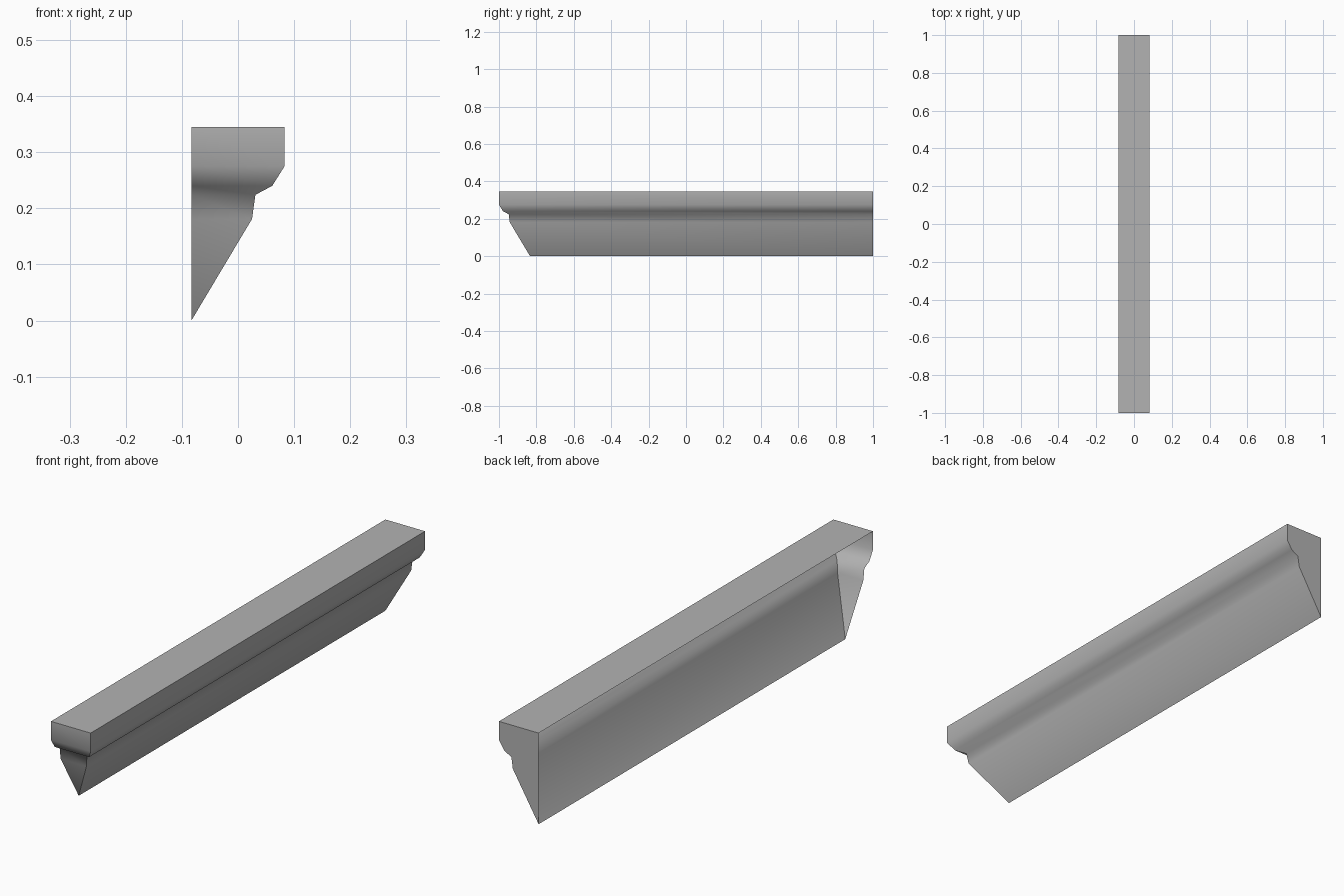
import bpy
import bmesh

cube = bpy.data.objects.get("Cube")
if cube:
    bpy.data.objects.remove(cube, do_unlink=True)

# Moulding profile (x, z) from the top edge down to the wall line
PROFILE = [(0.083, 0.345), (0.083, 0.275), (0.061, 0.24),
           (0.031, 0.224), (0.025, 0.181), (-0.083, 0.0)]
WALL_X, END_Y = -0.083, 1.0
MITRE = WALL_X - 0.834 + 0.0  # mitre plane: x + y = MITRE

grey = bpy.data.materials.new("plaster_grey")
grey.use_nodes = True
colour = (0.45, 0.45, 0.45, 1)
grey.diffuse_color = colour
grey.node_tree.nodes["Principled BSDF"].inputs["Base Color"].default_value = colour

bm = bmesh.new()

# Three rails: plain end, mitred corner, end of the short return
plain_end = [bm.verts.new((x, END_Y, z)) for x, z in PROFILE]
corner = [bm.verts.new((x, MITRE - x, z)) for x, z in PROFILE]
return_end = [bm.verts.new((WALL_X, MITRE - x, z)) for x, z in PROFILE[:-1]]
return_end.append(corner[-1])  # the return narrows to a point
wall_top = bm.verts.new((WALL_X, END_Y, PROFILE[0][1]))


def strip(a, b):
    """Smooth moulded surface between two rails."""
    for i in range(len(a) - 1):
        loop = list(dict.fromkeys((a[i], a[i + 1], b[i + 1], b[i])))
        bm.faces.new(loop).smooth = True


strip(corner, plain_end)
strip(return_end, corner)

# Flat top and plain end cap; the wall side stays open
bm.faces.new((plain_end[0], wall_top, return_end[0], corner[0]))
bm.faces.new([wall_top] + plain_end)
bm.normal_update()

# Keep the mitre, top and end edges crisp
caps = [f for f in bm.faces if not f.smooth]
for edge in bm.edges:
    on_mitre = all(v in corner for v in edge.verts)
    edge.smooth = not (on_mitre or any(f in caps for f in edge.link_faces))

# Outward winding: the top must face up
if caps[0].normal.z < 0:
    bmesh.ops.reverse_faces(bm, faces=bm.faces[:])

mesh = bpy.data.meshes.new("cornice_moulding")
bm.to_mesh(mesh)
bm.free()
mesh.materials.append(grey)
moulding = bpy.data.objects.new("cornice_moulding", mesh)
bpy.context.collection.objects.link(moulding)
